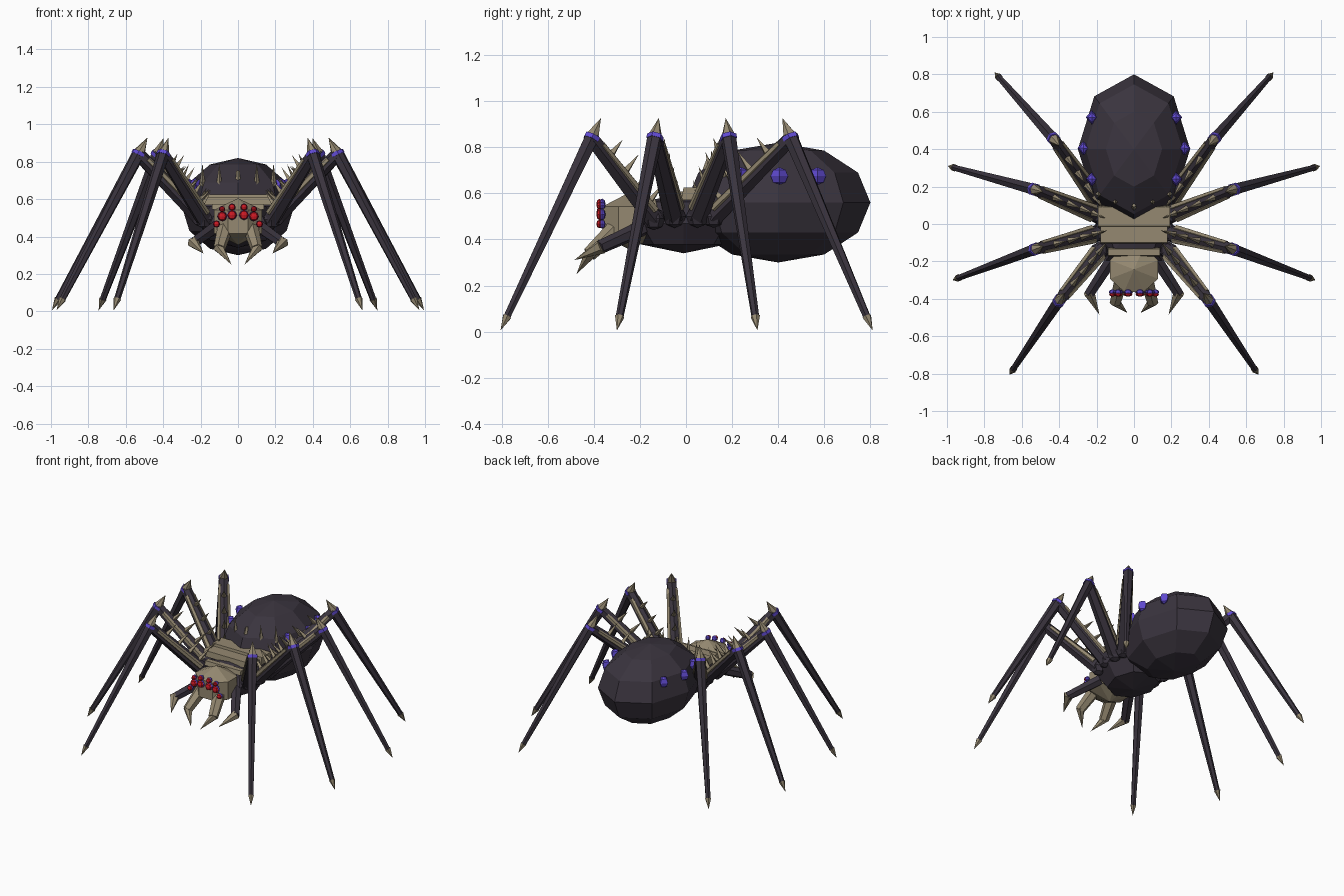
import bpy, bmesh, math
from mathutils import Vector, Matrix

if "Cube" in bpy.data.objects:
    bpy.data.objects.remove(bpy.data.objects["Cube"])

def material(name, c):
    m = bpy.data.materials.new(name)
    m.diffuse_color = (*c, 1)
    m.use_nodes = True
    m.node_tree.nodes["Principled BSDF"].inputs["Base Color"].default_value = m.diffuse_color
    return m

DARK = material("dark shell", (0.042, 0.034, 0.048))
TAN = material("bone tan", (0.30, 0.25, 0.165))
PURPLE = material("purple", (0.12, 0.07, 0.65))
RED = material("red", (0.60, 0.010, 0.018))

def finish(bm, name, mat):
    bmesh.ops.recalc_face_normals(bm, faces=bm.faces)
    me = bpy.data.meshes.new(name)
    bm.to_mesh(me)
    bm.free()
    me.materials.append(mat)
    ob = bpy.data.objects.new(name, me)
    bpy.context.collection.objects.link(ob)
    return ob

def ball(name, c, r, mat, seg=8, rings=6, turn=0):
    bm = bmesh.new()
    bmesh.ops.create_uvsphere(bm, u_segments=seg, v_segments=rings, radius=1)
    m = Matrix.Translation(c) @ Matrix.Diagonal((*r, 1)) @ Matrix.Rotation(turn, 4, 'Z')
    bmesh.ops.transform(bm, matrix=m, verts=bm.verts)
    return finish(bm, name, mat)

def rod(name, a, b, r1, r2, mat, seg=6):
    a, b = Vector(a), Vector(b)
    d = b - a
    bm = bmesh.new()
    bmesh.ops.create_cone(bm, cap_ends=True, segments=seg, radius1=r1, radius2=r2, depth=d.length)
    if r2 == 0:
        bmesh.ops.remove_doubles(bm, verts=bm.verts, dist=1e-5)
    m = Matrix.Translation((a + b) / 2) @ d.to_track_quat('Z', 'Y').to_matrix().to_4x4()
    bmesh.ops.transform(bm, matrix=m, verts=bm.verts)
    return finish(bm, name, mat)

def plate(name, c, size, top, mat):
    """Box whose upper side is shrunk in depth by the factor top."""
    bm = bmesh.new()
    bmesh.ops.create_cube(bm, size=1)
    for v in bm.verts:
        k = top if v.co.z > 0 else 1
        v.co = Vector((v.co.x * size[0], v.co.y * size[1] * k, v.co.z * size[2])) + Vector(c)
    return finish(bm, name, mat)

# body
ball("abdomen", (0, .40, .56), (.30, .40, .26), DARK)
ball("thorax", (0, -.01, .47), (.21, .26, .13), DARK, 8, 4)
ball("head", (0, -.243, .48), (.16, .15, .125), TAN, 8, 3, math.pi / 8)
plate("back_plate", (0, .04, .598), (.385, .12, .055), .85, TAN)
plate("middle_plate", (0, -.055, .588), (.36, .10, .04), .9, TAN)
plate("neck_plate", (0, -.15, .56), (.28, .05, .03), .7, TAN)
rod("back_spine_middle", (0, .06, .62), (0, .10, .75), .018, .010, TAN, 4)

# legs: hip, knee, foot for the right side
LEGS = [((.18, -.14, .49), (.40, -.41, .84), (.665, -.805, .005)),
        ((.20, -.05, .50), (.53, -.135, .84), (.97, -.30, .005)),
        ((.20, .05, .50), (.535, .185, .84), (.995, .31, .005)),
        ((.19, .12, .50), (.43, .455, .84), (.745, .81, .005))]
# eyes: x, z, radius
EYES = [(.032, .515, .027), (.085, .508, .027), (.032, .557, .020),
        (.085, .547, .017), (.115, .467, .020)]

for s, side in ((1, "right"), (-1, "left")):
    P = lambda p: Vector((p[0] * s, p[1], p[2]))
    for i, (h, k, f) in enumerate(LEGS):
        n = f"{side}_leg_{i + 1}_"
        h, k, f = P(h), P(k), P(f)
        thigh = (k - h).normalized()
        shin = (f - k).normalized()
        # up leans inward across the thigh, across points to its flank
        up = (Vector((0, 0, 1)) - thigh * thigh.z).normalized()
        across = thigh.cross(up)
        ball(n + "hip", h, (.05, .05, .05), DARK, 6, 4)
        rod(n + "thigh", h, k, .046, .034, DARK)
        for q in (-1, 1):
            rod(n + "thigh_rail", h + thigh * .04 + across * q * .032 + up * .012,
                k - thigh * .05 + across * q * .022 + up * .01, .02, .015, TAN)
        for t, l in ((.14, .12), (.32, .12), (.52, .11), (.74, .09)):
            p = h.lerp(k, t) + up * .03
            rod(n + "thigh_spike", p, p + up * l, .017, 0, TAN, 4)
        rod(n + "shin", k - shin * .008, f - shin * .065, .034, .017, DARK)
        rod(n + "knee_band", k - shin * .012, k + shin * .008, .037, .037, PURPLE)
        rod(n + "knee_spike", k - shin * .010, k - shin * .10, .031, 0, TAN)
        rod(n + "claw", f - shin * .07, f, .021, 0, TAN)

    # gems and bristles on the abdomen
    for x, y in ((.225, .24), (.27, .405), (.225, .57)):
        ball(f"{side}_gem", P((x, y, .675)), (.033, .038, .038), PURPLE, 4, 4)
    for x, y, z in ((.10, .12, .67), (.19, .16, .67)):
        rod(f"{side}_bristle", P((x, y, z)), P((x, y - .01, z + .12)), .017, 0, TAN, 4)

    # eyes, red lenses in purple sockets
    for x, z, r in EYES:
        ball(f"{side}_eye_socket", P((x, -.364, z)), (r, .015, r), PURPLE, 8, 4)
        ball(f"{side}_eye", P((x, -.375, z)), (r * .92, .014, r * .92), RED, 8, 4)

    # jaws with fangs
    rod(f"{side}_jaw", P((.07, -.31, .44)), P((.10, -.42, .335)), .042, .032, TAN)
    rod(f"{side}_fang", P((.105, -.41, .345)), P((.035, -.475, .25)), .03, 0, TAN)

    # feelers
    rod(f"{side}_feeler", P((.12, -.19, .45)), P((.24, -.375, .365)), .036, .03, DARK)
    rod(f"{side}_feeler_claw", P((.24, -.365, .37)), P((.185, -.485, .31)), .033, 0, TAN)
